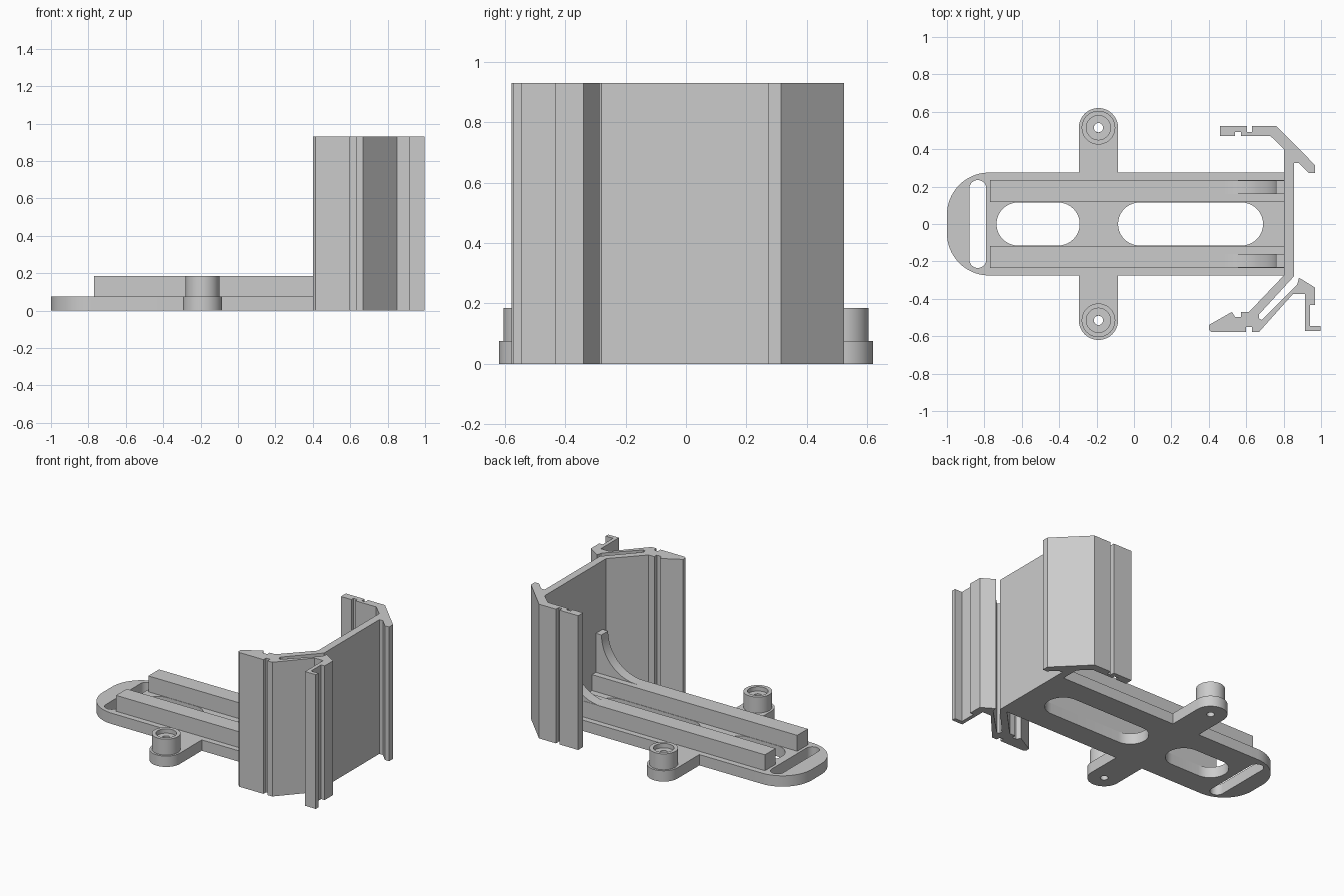
import bpy, bmesh
from math import sin, cos, pi, radians

if "Cube" in bpy.data.objects:
    bpy.data.objects.remove(bpy.data.objects["Cube"], do_unlink=True)

grey = bpy.data.materials.new("plain grey")
grey.use_nodes = True
grey.diffuse_color = (0.6, 0.6, 0.6, 1)
grey.node_tree.nodes["Principled BSDF"].inputs["Base Color"].default_value = (0.6, 0.6, 0.6, 1)

BASE, TOP, WALL = 0.075, 0.185, 0.93   # heights of plate, rails and wall
LUG_X, LUG_Y, LUG_R = -0.19, 0.515, 0.105


def arc(cx, cy, r, start, end, n=20):
    angles = [radians(start + (end - start) * i / n) for i in range(n + 1)]
    return [(cx + r * cos(a), cy + r * sin(a)) for a in angles]


def slot(x0, x1, y0, y1):
    """Rounded slot along its longer side."""
    r = min(x1 - x0, y1 - y0) / 2
    if x1 - x0 > y1 - y0:
        return arc(x1 - r, y0 + r, r, -90, 90) + arc(x0 + r, y0 + r, r, 90, 270)
    return arc(x0 + r, y1 - r, r, 0, 180) + arc(x0 + r, y0 + r, r, 180, 360)


def rect(x0, x1, y0, y1):
    return [(x0, y0), (x1, y0), (x1, y1), (x0, y1)]


def finish(obj):
    """Weld, fix normals and smooth only the rounded sides."""
    bm = bmesh.new()
    bm.from_mesh(obj.data)
    bmesh.ops.remove_doubles(bm, verts=bm.verts, dist=0.0002)
    bmesh.ops.recalc_face_normals(bm, faces=bm.faces)
    bm.to_mesh(obj.data)
    bm.free()
    obj.data.materials.clear()
    obj.data.materials.append(grey)
    bpy.ops.object.select_all(action='DESELECT')
    obj.select_set(True)
    bpy.context.view_layer.objects.active = obj
    bpy.ops.object.shade_smooth_by_angle(angle=radians(30))


def prism(name, loops, low, high, along_y=False):
    """Extrude an outline, with any holes, along z or along y."""
    curve = bpy.data.curves.new(name, 'CURVE')
    curve.dimensions, curve.fill_mode = '2D', 'BOTH'
    curve.extrude = (high - low) / 2
    for loop in loops:
        spline = curve.splines.new('POLY')
        spline.points.add(len(loop) - 1)
        for point, (x, y) in zip(spline.points, loop):
            point.co = (x, y, 0, 1)
        spline.use_cyclic_u = True
    obj = bpy.data.objects.new(name, curve)
    bpy.context.collection.objects.link(obj)
    mid = (low + high) / 2
    obj.location = (0, mid, 0) if along_y else (0, 0, mid)
    if along_y:
        obj.rotation_euler.x = pi / 2
    bpy.ops.object.select_all(action='DESELECT')
    obj.select_set(True)
    bpy.context.view_layer.objects.active = obj
    bpy.ops.object.convert(target='MESH')
    finish(bpy.context.view_layer.objects.active)


def lathe(name, profile, x, y):
    """Spin a closed (radius, height) profile about a vertical axis."""
    bm = bmesh.new()
    verts = [bm.verts.new((r, 0, z)) for r, z in profile]
    edges = [bm.edges.new((a, b)) for a, b in zip(verts, verts[1:] + verts[:1])]
    bmesh.ops.spin(bm, geom=verts + edges, cent=(0, 0, 0), axis=(0, 0, 1),
                   angle=2 * pi, steps=40)
    mesh = bpy.data.meshes.new(name)
    bm.to_mesh(mesh)
    bm.free()
    obj = bpy.data.objects.new(name, mesh)
    obj.location = (x, y, 0)
    bpy.context.collection.objects.link(obj)
    finish(obj)


# Base plate with rounded end, two side lugs, slots and screw holes
W = 0.275
half = [(0.805, W), (LUG_X + LUG_R, W)]
half += arc(LUG_X, LUG_Y, LUG_R, 0, 180)
half += [(LUG_X - LUG_R, W)] + arc(-0.775, W - 0.225, 0.225, 90, 180)
outline = half + [(x, -y) for x, y in reversed(half)]
prism("base_plate", [
    outline,
    slot(-0.88, -0.79, -0.235, 0.235),
    slot(-0.735, -0.29, -0.115, 0.115),
    slot(-0.085, 0.69, -0.115, 0.115),
    arc(LUG_X, LUG_Y, 0.025, 0, 342, 19),
    arc(LUG_X, -LUG_Y, 0.025, 0, 342, 19),
], 0, BASE)

# Rails, curved gussets and screw bosses, one of each per side
gusset = [(0.81, TOP - 0.02), (0.49, TOP - 0.02)]
gusset += arc(0.49, TOP + 0.27, 0.27, -90, 0) + [(0.81, TOP + 0.27)]
boss = [(0.025, BASE), (0.025, TOP - 0.03), (0.065, TOP - 0.03),
        (0.065, TOP), (0.09, TOP), (0.09, BASE)]
for side, s in (("back", 1), ("front", -1)):
    y0, y1 = sorted((s * 0.118, s * 0.235))
    prism(side + "_rail", [rect(-0.77, 0.805, y0, y1)], BASE, TOP)
    y0, y1 = sorted((s * 0.16, s * 0.233))
    prism(side + "_gusset", [gusset], y0, y1, along_y=True)
    lathe(side + "_boss", boss, LUG_X, s * LUG_Y)

# Tall wall: one extruded section with a hooked back arm and a clip at the front
back_arm = [
    (0.803, 0.40), (0.73, 0.47), (0.572, 0.47), (0.572, 0.492), (0.54, 0.492),
    (0.54, 0.47), (0.46, 0.47), (0.46, 0.524), (0.604, 0.524), (0.604, 0.492),
    (0.63, 0.492), (0.63, 0.524), (0.76, 0.524), (0.968, 0.315), (0.968, 0.272),
    (0.936, 0.272), (0.882, 0.326), (0.855, 0.326),
]
front_clip = [
    (0.855, -0.28), (0.667, -0.485), (0.667, -0.505), (0.684, -0.513),
    (0.872, -0.325), (0.882, -0.287), (0.968, -0.34), (0.968, -0.433),
    (0.941, -0.433), (0.941, -0.545), (0.997, -0.545), (0.997, -0.573),
    (0.915, -0.573), (0.915, -0.374), (0.85, -0.374), (0.668, -0.578),
    (0.63, -0.578), (0.63, -0.55), (0.60, -0.55), (0.60, -0.578),
    (0.415, -0.578), (0.40, -0.565), (0.40, -0.54), (0.524, -0.47),
    (0.54, -0.497), (0.572, -0.497), (0.572, -0.47), (0.615, -0.47),
    (0.803, -0.273),
]
prism("tall_wall", [back_arm + front_clip], 0, WALL)
